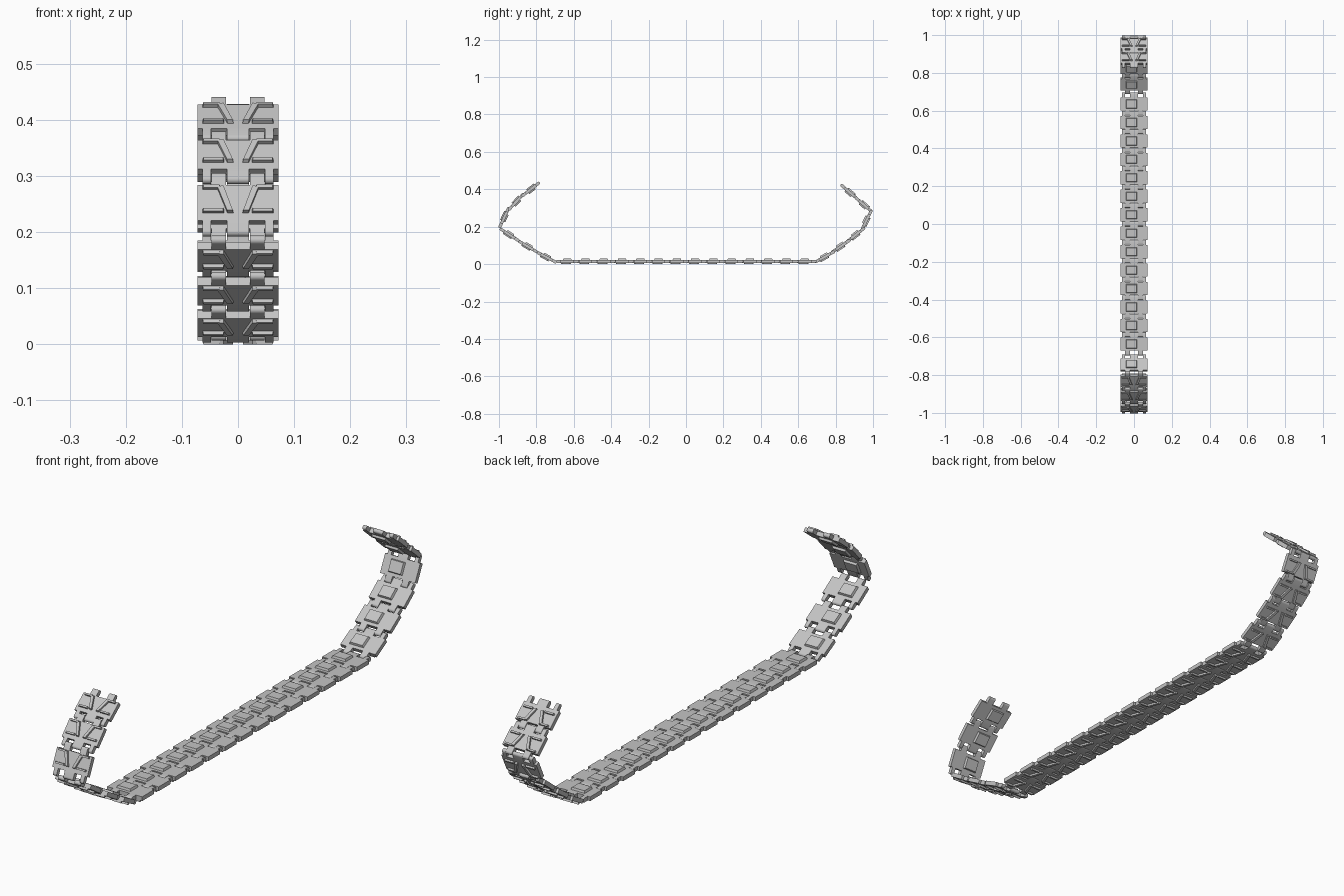
import bpy, bmesh, math
from mathutils import Vector

cube = bpy.data.objects.get("Cube")
if cube:
    bpy.data.objects.remove(cube, do_unlink=True)

steel = bpy.data.materials.new("light_grey_steel")
steel.use_nodes = True
COLOUR = (0.55, 0.55, 0.55, 1)
steel.diffuse_color = COLOUR
steel.node_tree.nodes["Principled BSDF"].inputs["Base Color"].default_value = COLOUR

WIDTH, LENGTH, HALF = 0.0725, 0.07, 0.008   # plate half width, length, half thickness


def loft(bm, outline, shift, taper=1.0):
    """Solid between an outline and its shifted, tapered copy."""
    pts = [Vector(p) for p in outline]
    mid = sum(pts, Vector()) / len(pts)
    low = [bm.verts.new(p) for p in pts]
    top = [bm.verts.new(mid + (p - mid) * taper + Vector(shift)) for p in pts]
    bm.faces.new(low)
    bm.faces.new(top[::-1])
    for i in range(len(pts)):
        j = (i + 1) % len(pts)
        bm.faces.new((low[i], top[i], top[j], low[j]))


def slab(bm, x0, x1, y0, y1, z, height, taper=1.0):
    loft(bm, [(x0, y0, z), (x1, y0, z), (x1, y1, z), (x0, y1, z)], (0, 0, height), taper)


def knuckle(bm, x0, x1, end, reach):
    """Hinge tooth with a rounded tip, at the end (+1 or -1) of the plate."""
    root = LENGTH / 2 - 0.004
    tip = LENGTH / 2 + reach - HALF
    outline = [(x0, end * root, -HALF)]
    for i in range(9):
        a = -math.pi / 2 + math.pi * i / 8
        outline.append((x0, end * (tip + HALF * math.cos(a)), HALF * math.sin(a)))
    outline.append((x0, end * root, HALF))
    loft(bm, outline, (x1 - x0, 0, 0))


# One link: y runs along the track, +z faces the wheels
bm = bmesh.new()
slab(bm, -WIDTH, WIDTH, -LENGTH / 2, LENGTH / 2, -HALF, 2 * HALF)
# Guide pad on the inner face
slab(bm, -0.042, 0.016, -0.023, 0.023, HALF, 0.008, 0.88)
# Hinge teeth
knuckle(bm, -0.02, 0.02, 1, 0.027)
for s in (-1, 1):
    knuckle(bm, s * 0.048, s * 0.063, 1, 0.027)
    knuckle(bm, s * 0.021, s * 0.047, -1, 0.026)
    # Tread bars on the outer face
    slab(bm, s * 0.032, s * 0.063, -0.033, -0.026, -HALF, -0.007, 0.92)
    slab(bm, s * 0.025, s * 0.063, 0.013, 0.02, -HALF, -0.007, 0.92)
    loft(bm, [(s * x, y, -HALF) for x, y in
              ((0.026, -0.033), (0.038, -0.031), (0.019, 0.02), (0.008, 0.02))],
         (0, 0, -0.007), 0.92)
bmesh.ops.recalc_face_normals(bm, faces=bm.faces)
mesh = bpy.data.meshes.new("track_link")
bm.to_mesh(mesh)
bm.free()
mesh.materials.append(steel)

# Link places along the track: y, z, pitch angle in degrees
front = [(-0.83, 0.40, -142), (-0.908, 0.333, -133), (-0.972, 0.249, -115),
         (-0.944, 0.157, -33), (-0.845, 0.094, -31), (-0.746, 0.037, -28)]
bottom = [(-0.635 + 0.0977 * i, 0.015, 0) for i in range(14)]
rear = [(0.742, 0.039, 29), (0.828, 0.096, 34), (0.908, 0.157, 38),
        (0.965, 0.234, 64), (0.95, 0.318, 139), (0.874, 0.385, 139)]

for n, (y, z, angle) in enumerate(front + bottom + rear, 1):
    link = bpy.data.objects.new(f"track_link_{n:02d}", mesh)
    link.location = (0, y, z)
    link.rotation_euler = (math.radians(angle), 0, 0)
    bpy.context.collection.objects.link(link)

# Smooth only the rounded hinge tips
bpy.ops.object.select_all(action='DESELECT')
link.select_set(True)
bpy.context.view_layer.objects.active = link
bpy.ops.object.shade_smooth_by_angle(angle=math.radians(30))
